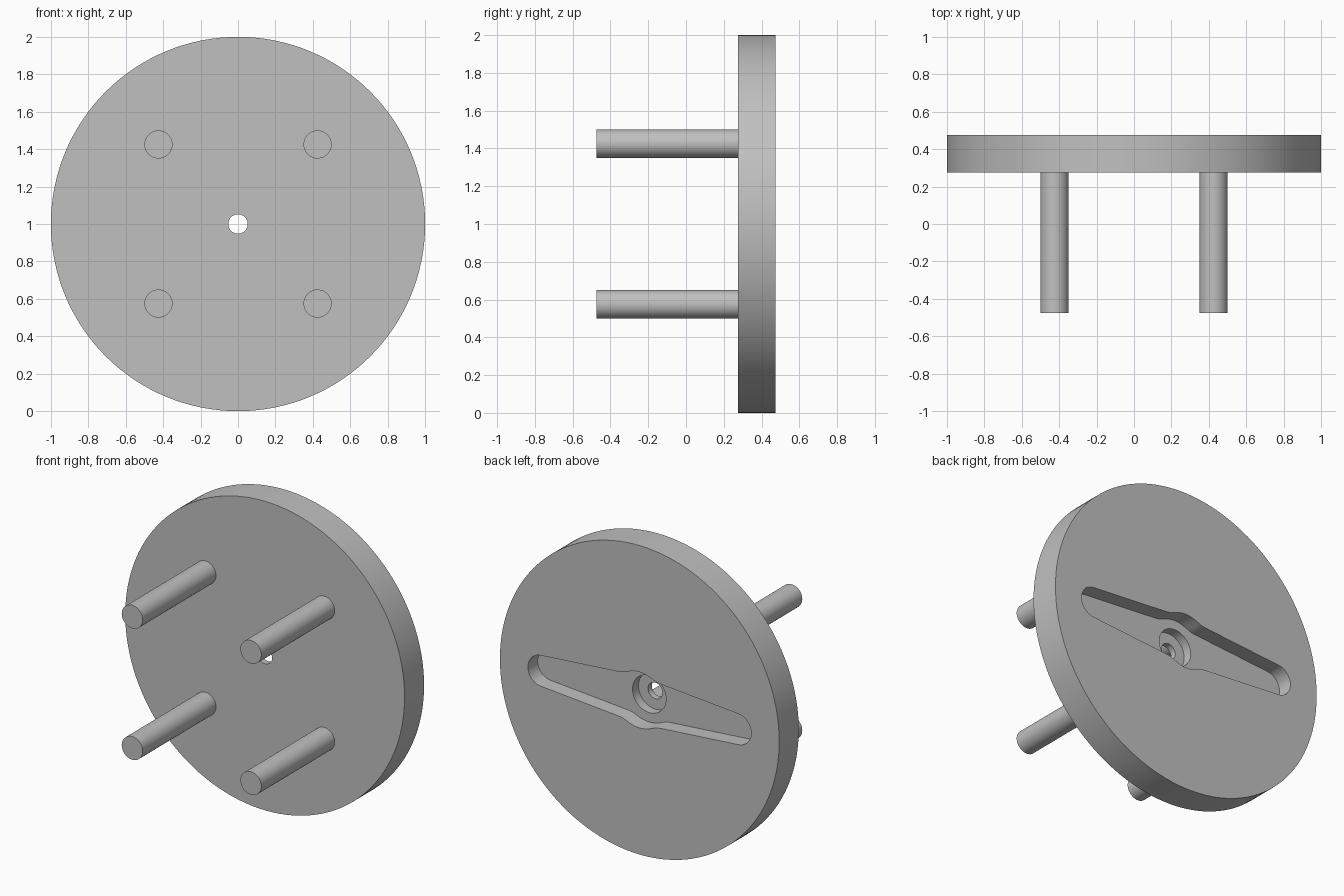
import bpy, bmesh
from math import sin, cos, pi, log, exp, sqrt, radians

cube = bpy.data.objects.get("Cube")
if cube:
    bpy.data.objects.remove(cube, do_unlink=True)

CENTRE_Z = 1.0
FRONT, BACK = 0.275, 0.475      # disc faces along y
PEG_TIP = -0.475

grey = bpy.data.materials.new("plain grey")
grey.use_nodes = True
grey.diffuse_color = (0.53, 0.53, 0.53, 1)
grey.node_tree.nodes["Principled BSDF"].inputs["Base Color"].default_value = grey.diffuse_color


def circle(radius, sides, x=0.0, z=0.0):
    return [(x + radius * cos(2 * pi * i / sides), z + radius * sin(2 * pi * i / sides))
            for i in range(sides)]


def prism(name, outline, y0, y1):
    """Extrude an (x, z) outline along y."""
    bm = bmesh.new()
    face = bm.faces.new([bm.verts.new((x, y0, z + CENTRE_Z)) for x, z in outline])
    result = bmesh.ops.extrude_face_region(bm, geom=[face])
    for item in result["geom"]:
        if isinstance(item, bmesh.types.BMVert):
            item.co.y = y1
    bmesh.ops.recalc_face_normals(bm, faces=bm.faces[:])
    mesh = bpy.data.meshes.new(name)
    bm.to_mesh(mesh)
    bm.free()
    mesh.materials.append(grey)
    obj = bpy.data.objects.new(name, mesh)
    bpy.context.collection.objects.link(obj)
    return obj


def select_only(obj):
    bpy.ops.object.select_all(action="DESELECT")
    obj.select_set(True)
    bpy.context.view_layer.objects.active = obj


def cut(target, cutter):
    cutter.hide_render = True
    mod = target.modifiers.new("cut", "BOOLEAN")
    mod.operation = "DIFFERENCE"
    mod.solver = "EXACT"
    mod.object = cutter
    select_only(target)
    bpy.ops.object.modifier_apply(modifier=mod.name)
    bpy.data.objects.remove(cutter, do_unlink=True)


def slot_outline(arm=0.70, tip=0.10, root=0.155, hub=0.18, blend=0.01):
    """Two tapered round-ended arms blended into a round hub."""
    def half_height(x):
        taper = root + (tip - root) * abs(x) / arm
        bulge = sqrt(max(hub * hub - x * x, 0))
        return blend * log(exp(taper / blend) + exp(bulge / blend))

    steps = 16
    xs = [arm] + [0.24 * (1 - i / steps) for i in range(steps + 1)]
    xs += [-x for x in reversed(xs[:-1])]
    top = [(x, half_height(x)) for x in xs]
    end = [(-arm + tip * cos(pi / 2 + pi * i / steps), tip * sin(pi / 2 + pi * i / steps))
           for i in range(1, steps)]
    upper_half = top + end
    return upper_half + [(-x, -z) for x, z in upper_half]


# Disc with the horn slot, counterbore and through hole
disc = prism("disc", circle(1.0, 128), FRONT, BACK)
cut(disc, prism("slot_cutter", slot_outline(), BACK - 0.10, BACK + 0.1))
cut(disc, prism("counterbore_cutter", circle(0.12, 48), BACK - 0.16, BACK + 0.1))
cut(disc, prism("hole_cutter", circle(0.052, 32), FRONT - 0.1, BACK + 0.1))
parts = [disc]

# Four pegs standing out from the front face
for side, x in (("right", -0.425), ("left", 0.425)):
    for level, z in (("lower", -0.425), ("upper", 0.425)):
        parts.append(prism(f"{level}_{side}_peg", circle(0.075, 48, x, z), PEG_TIP, FRONT))

for part in parts:
    select_only(part)
    bpy.ops.object.shade_smooth_by_angle(angle=radians(30))
